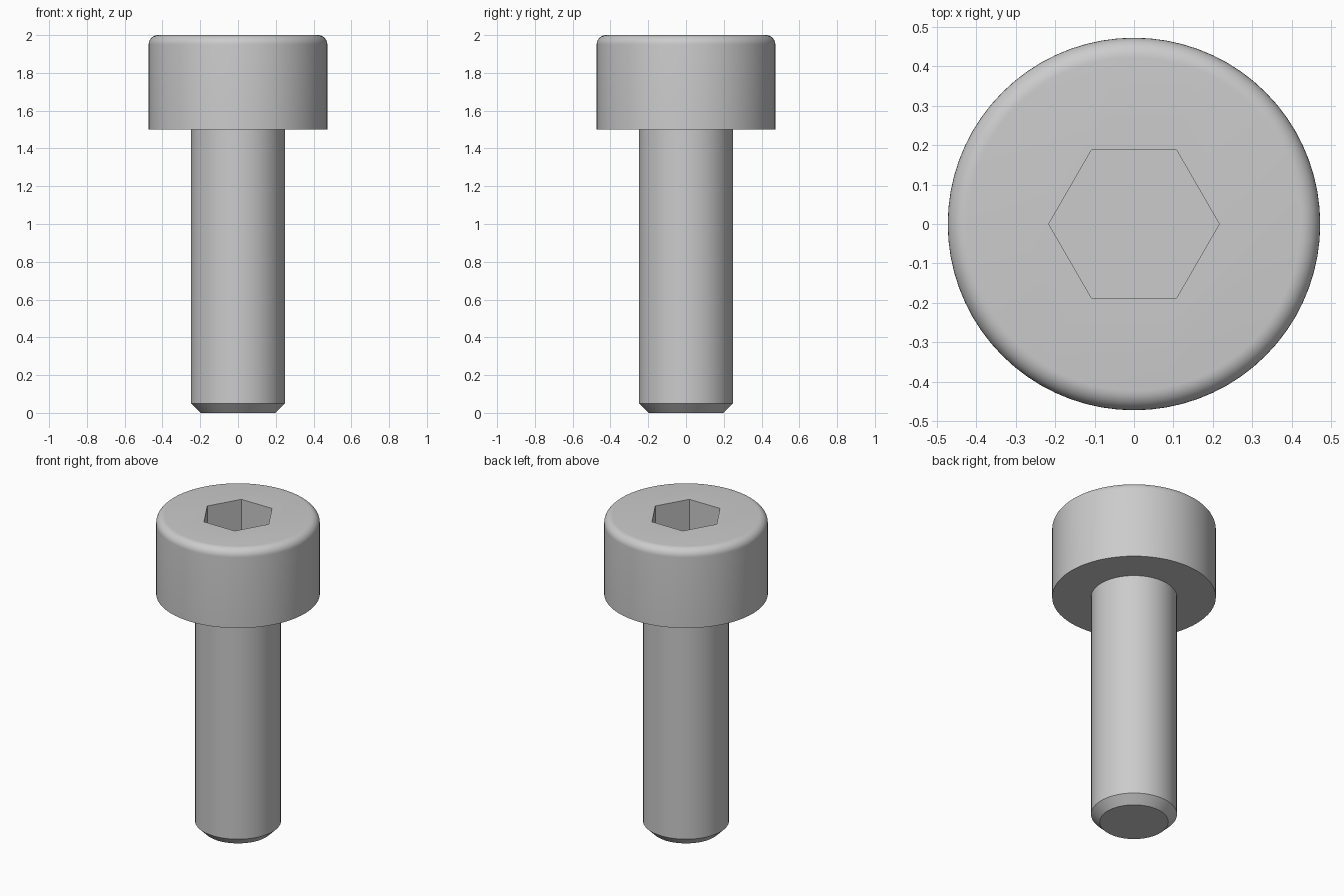
import bpy
import bmesh
import math

if "Cube" in bpy.data.objects:
    bpy.data.objects.remove(bpy.data.objects["Cube"])

SEGMENTS = 72
HEAD_R, SHANK_R = 0.473, 0.248
HEAD_Z, TOP_Z = 1.5, 2.0
FILLET, CHAMFER = 0.05, 0.05
SOCKET_R, SOCKET_DEPTH = 0.2165, 0.25

steel = bpy.data.materials.new("steel grey")
steel.use_nodes = True
colour = (0.6, 0.6, 0.6, 1)
steel.diffuse_color = colour
steel.node_tree.nodes["Principled BSDF"].inputs["Base Color"].default_value = colour


def make_object(name, bm):
    bmesh.ops.recalc_face_normals(bm, faces=bm.faces[:])
    mesh = bpy.data.meshes.new(name)
    bm.to_mesh(mesh)
    bm.free()
    mesh.materials.append(steel)
    obj = bpy.data.objects.new(name, mesh)
    bpy.context.collection.objects.link(obj)
    return obj


def lathe(name, profile, segments):
    """Stack rings of (radius, height), skin them and cap both ends."""
    bm = bmesh.new()
    rings = []
    for r, z in profile:
        angles = [math.tau * i / segments for i in range(segments)]
        rings.append([bm.verts.new((r * math.cos(a), r * math.sin(a), z)) for a in angles])
    for low, high in zip(rings, rings[1:]):
        for i in range(segments):
            j = (i + 1) % segments
            bm.faces.new((low[i], low[j], high[j], high[i]))
    bm.faces.new(rings[0][::-1])
    bm.faces.new(rings[-1])
    return make_object(name, bm)


# Chamfered shank and cylindrical head with a rounded top rim
profile = [(SHANK_R - CHAMFER, 0), (SHANK_R, CHAMFER),
           (SHANK_R, HEAD_Z), (HEAD_R, HEAD_Z)]
steps = 8
for i in range(steps + 1):
    a = math.pi / 2 * i / steps
    profile.append((HEAD_R - FILLET + FILLET * math.cos(a),
                    TOP_Z - FILLET + FILLET * math.sin(a)))
screw = lathe("socket_head_screw", profile, SEGMENTS)

# Hexagonal drive socket
cutter = lathe("socket_cutter", [(SOCKET_R, TOP_Z - SOCKET_DEPTH), (SOCKET_R, TOP_Z + 0.1)], 6)
cutter.hide_render = True
cut = screw.modifiers.new("socket", "BOOLEAN")
cut.operation = "DIFFERENCE"
cut.solver = "EXACT"
cut.object = cutter

bpy.ops.object.select_all(action="DESELECT")
screw.select_set(True)
bpy.context.view_layer.objects.active = screw
bpy.ops.object.modifier_apply(modifier=cut.name)
bpy.data.objects.remove(cutter)

# Smooth round walls, crisp edges
bpy.ops.object.shade_smooth_by_angle(angle=math.radians(30))
